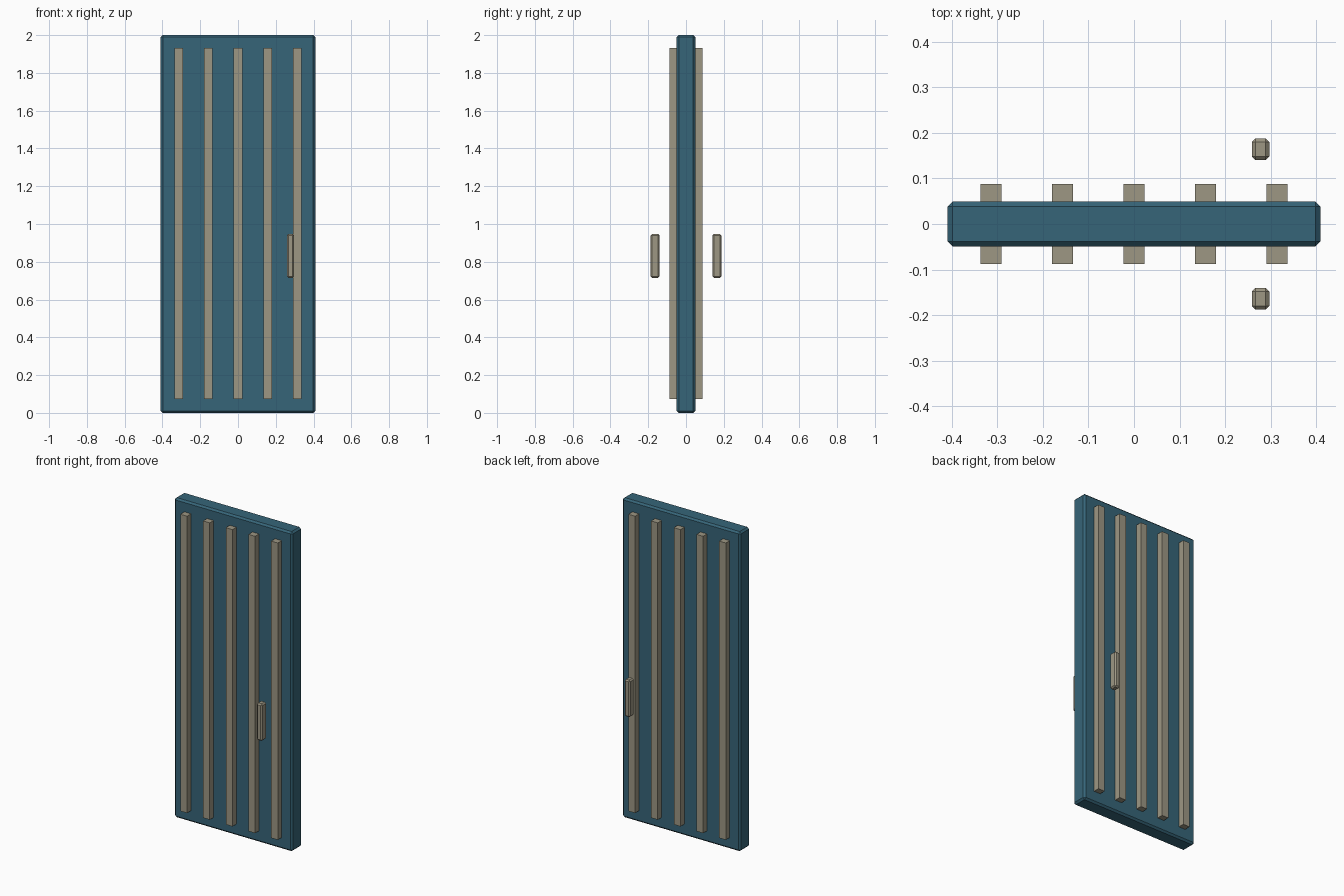
import bpy
import bmesh
from mathutils import Vector

if "Cube" in bpy.data.objects:
    bpy.data.objects.remove(bpy.data.objects["Cube"])


def material(name, color):
    mat = bpy.data.materials.new(name)
    mat.diffuse_color = color
    mat.use_nodes = True
    mat.node_tree.nodes["Principled BSDF"].inputs["Base Color"].default_value = mat.diffuse_color
    return mat


teal = material("teal_paint", (0.037, 0.13, 0.19, 1))
tan = material("tan_trim", (0.34, 0.31, 0.23, 1))


def box(name, center, size, mat, chamfer=0.0):
    bm = bmesh.new()
    bmesh.ops.create_cube(bm, size=1)
    bmesh.ops.scale(bm, vec=Vector(size), verts=bm.verts)
    if chamfer:
        bmesh.ops.bevel(bm, geom=bm.edges[:], offset=chamfer, segments=1,
                        affect='EDGES', profile=0.5)
    mesh = bpy.data.meshes.new(name)
    bm.to_mesh(mesh)
    bm.free()
    mesh.materials.append(mat)
    obj = bpy.data.objects.new(name, mesh)
    obj.location = center
    bpy.context.collection.objects.link(obj)
    return obj


# Door leaf with chamfered edges
box("door_panel", (0, 0, 1.0), (0.818, 0.098, 2.0), teal, 0.011)

# Five vertical slats standing proud of both faces
for i in range(5):
    box(f"slat_{i + 1}", ((i - 2) * 0.157, 0, 1.002),
        (0.046, 0.176, 1.858), tan)

# Floating pull handle on each face
for side, label in ((-1, "front"), (1, "back")):
    box(f"{label}_handle", (0.278, side * 0.164, 0.831),
        (0.038, 0.048, 0.232), tan, 0.008)
